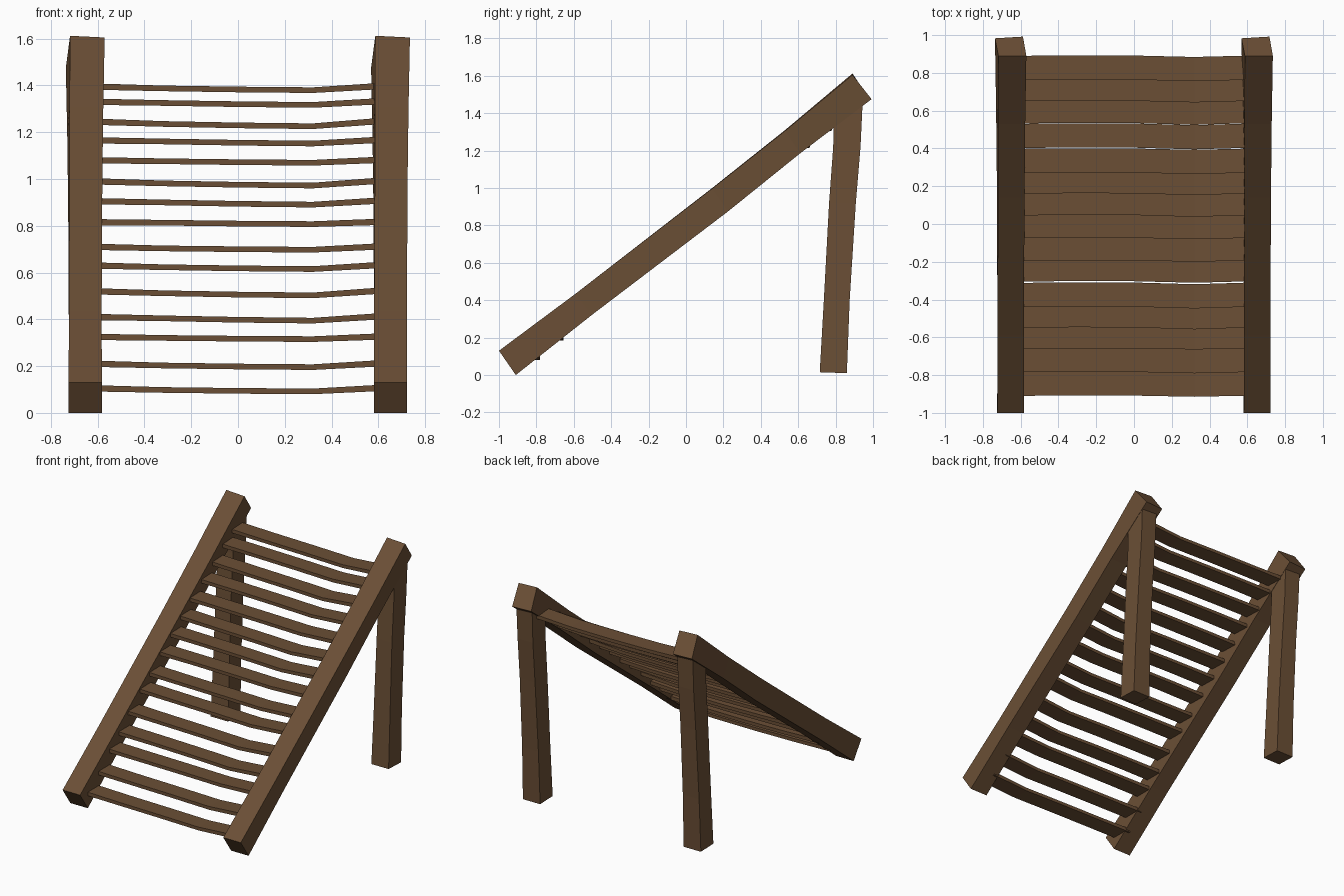
import bpy, random
from mathutils import Vector

if "Cube" in bpy.data.objects:
    bpy.data.objects.remove(bpy.data.objects["Cube"])

random.seed(4)
wood = bpy.data.materials.new("brown_wood")
wood.diffuse_color = (0.147, 0.078, 0.036, 1)
wood.use_nodes = True
wood.node_tree.nodes["Principled BSDF"].inputs["Base Color"].default_value = wood.diffuse_color


def loft(name, rings):
    """Join four-cornered rings into a closed, flat-faced beam."""
    verts = [Vector(p) for ring in rings for p in ring]
    faces = [(0, 1, 2, 3)]
    for r in range(len(rings) - 1):
        a = 4 * r
        for i in range(4):
            j = (i + 1) % 4
            faces.append((a + i, a + 4 + i, a + 4 + j, a + j))
    last = len(verts) - 4
    faces.append((last + 3, last + 2, last + 1, last))
    mesh = bpy.data.meshes.new(name)
    mesh.from_pydata(verts, [], faces)
    mesh.materials.append(wood)
    obj = bpy.data.objects.new(name, mesh)
    bpy.context.collection.objects.link(obj)
    return obj


# Sloping side rails: upper edge (y, z), lower edge (y, z), half width, twist
rail = [
    ((-1.0, 0.13), (-0.91, 0.0), 0.071, 0.0),
    ((-0.59, 0.435), (-0.505, 0.32), 0.070, 0.0),
    ((0.14, 1.0), (0.225, 0.875), 0.070, 0.003),
    ((0.53, 1.31), (0.61, 1.185), 0.072, 0.005),
    ((0.89, 1.612), (0.992, 1.475), 0.074, 0.009),
]
# Back legs: y front, y back, z front, z back, half width
leg = [
    (0.715, 0.86, 0.015, 0.01, 0.070),
    (0.737, 0.875, 0.40, 0.40, 0.066),
    (0.765, 0.908, 0.92, 0.92, 0.062),
    (0.787, 0.933, 1.22, 1.22, 0.062),
    (0.79, 0.945, 1.37, 1.47, 0.064),
]
for side, cx in (("left", -0.653), ("right", 0.652)):
    loft(side + "_rail", [
        [(cx - w + t, *u), (cx + w + t, u[0], u[1] - t * 0.8),
         (cx + w - t, *l), (cx - w - t, l[0] - t, l[1])]
        for u, l, w, t in rail])
    loft(side + "_back_leg", [
        [(cx - w, y0, z0), (cx + w, y0, z0), (cx + w, y1, z1), (cx - w, y1, z1)]
        for y0, y1, z0, z1, w in leg])

# Slightly warped treads
fronts = [-.91, -.785, -.66, -.55, -.44, -.305, -.195, -.075, .045, .16,
          .27, .402, .532, .65, .762]
heights = [.105, .21, .325, .41, .52, .63, .71, .815, .905, .99, 1.08, 1.165,
           1.245, 1.33, 1.395]
stations = [-0.62, -0.32, 0.0, 0.32, 0.62]
sag = [0.0, -0.006, -0.011, -0.014, 0.003]
bow = [0.0, 0.003, 0.002, -0.006, 0.002]
for n, (y, z) in enumerate(zip(fronts, heights)):
    k, lift = random.uniform(0.6, 1.3), random.uniform(-0.003, 0.003)
    depth = 0.128
    rings = []
    for i, x in enumerate(stations):
        zz = z + k * sag[i] + (lift if 0 < i < 4 else 0)
        yy = y + k * bow[i]
        h = 0.0135 if i in (0, 4) else 0.012
        rings.append([(x, yy, zz - h), (x, yy, zz + h),
                      (x, yy + depth, zz + h), (x, yy + depth, zz - h)])
    loft(f"tread_{n + 1:02d}", rings)

# Make all normals face outwards
import bmesh
for obj in bpy.data.objects:
    bm = bmesh.new()
    bm.from_mesh(obj.data)
    bmesh.ops.recalc_face_normals(bm, faces=bm.faces)
    bm.to_mesh(obj.data)
    bm.free()
